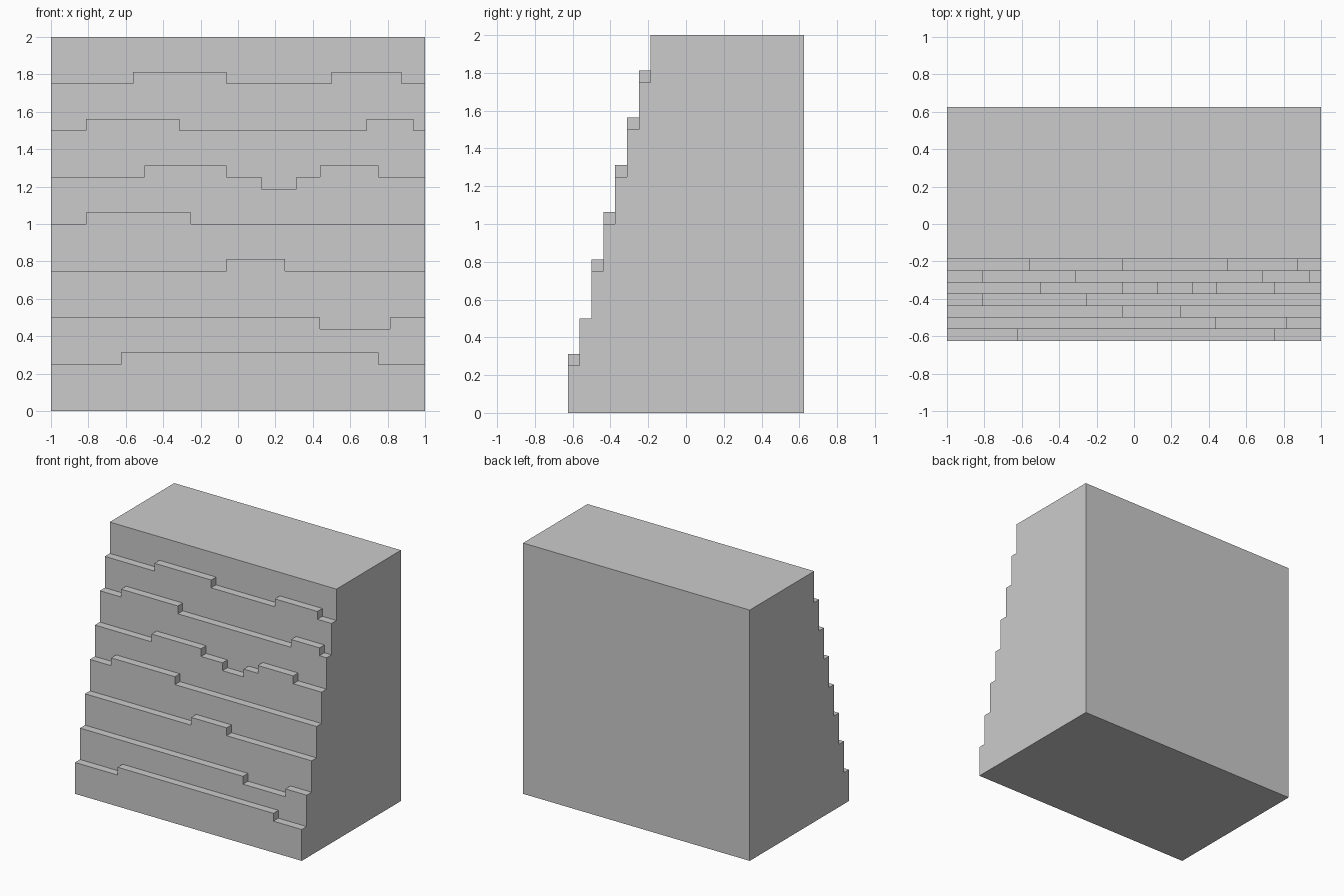
import bpy, bmesh

if "Cube" in bpy.data.objects:
    bpy.data.objects.remove(bpy.data.objects["Cube"])

U = 1 / 16          # grid unit of the model
X0, X1 = -16, 16    # left and right ends
BACK = 10

# Each ledge: (height, [(x start, x end, height offset), ...]) from bottom to top
ledges = [
    (4, [(-10, 12, 1)]),
    (8, [(7, 13, -1)]),
    (12, [(-1, 4, 1)]),
    (16, [(-13, -4, 1)]),
    (20, [(-8, -1, 1), (2, 5, -1), (7, 12, 1)]),
    (24, [(-13, -5, 1), (11, 15, 1)]),
    (28, [(-9, -1, 1), (8, 14, 1)]),
    (32, []),
]


def ledge_line(height, notches):
    """Stepped line in x, z along the top of one ledge."""
    pts = [(X0, height)]
    for a, b, dz in notches:
        pts += [(a, height), (a, height + dz), (b, height + dz), (b, height)]
    return pts + [(X1, height)]


bm = bmesh.new()


def face(pts):
    bm.faces.new([bm.verts.new((x * U, y * U, z * U)) for x, y, z in pts])


lower = [(X0, 0), (X1, 0)]
side = [(-10, 0)]
for i, (height, notches) in enumerate(ledges):
    y = i - 10
    y_next = BACK if i == len(ledges) - 1 else y + 1
    upper = ledge_line(height, notches)
    # Riser between the ledge below and this one
    face([(x, y, z) for x, z in lower + upper[::-1]])
    # Treads and small notch walls
    for (xa, za), (xb, zb) in zip(upper, upper[1:]):
        face([(xa, y, za), (xb, y, zb), (xb, y_next, zb), (xa, y_next, za)])
    side += [(y, height), (y_next, height)]
    lower = upper

# Side walls, back and underside
side.append((BACK, 0))
for x in (X0, X1):
    face([(x, y, z) for y, z in side])
face([(X0, BACK, 0), (X1, BACK, 0), (X1, BACK, 32), (X0, BACK, 32)])
face([(X0, -10, 0), (X1, -10, 0), (X1, BACK, 0), (X0, BACK, 0)])

bmesh.ops.remove_doubles(bm, verts=bm.verts, dist=1e-4)
bmesh.ops.recalc_face_normals(bm, faces=bm.faces)

mesh = bpy.data.meshes.new("stepped_cliff_block")
bm.to_mesh(mesh)
bm.free()
bpy.context.collection.objects.link(bpy.data.objects.new("stepped_cliff_block", mesh))
